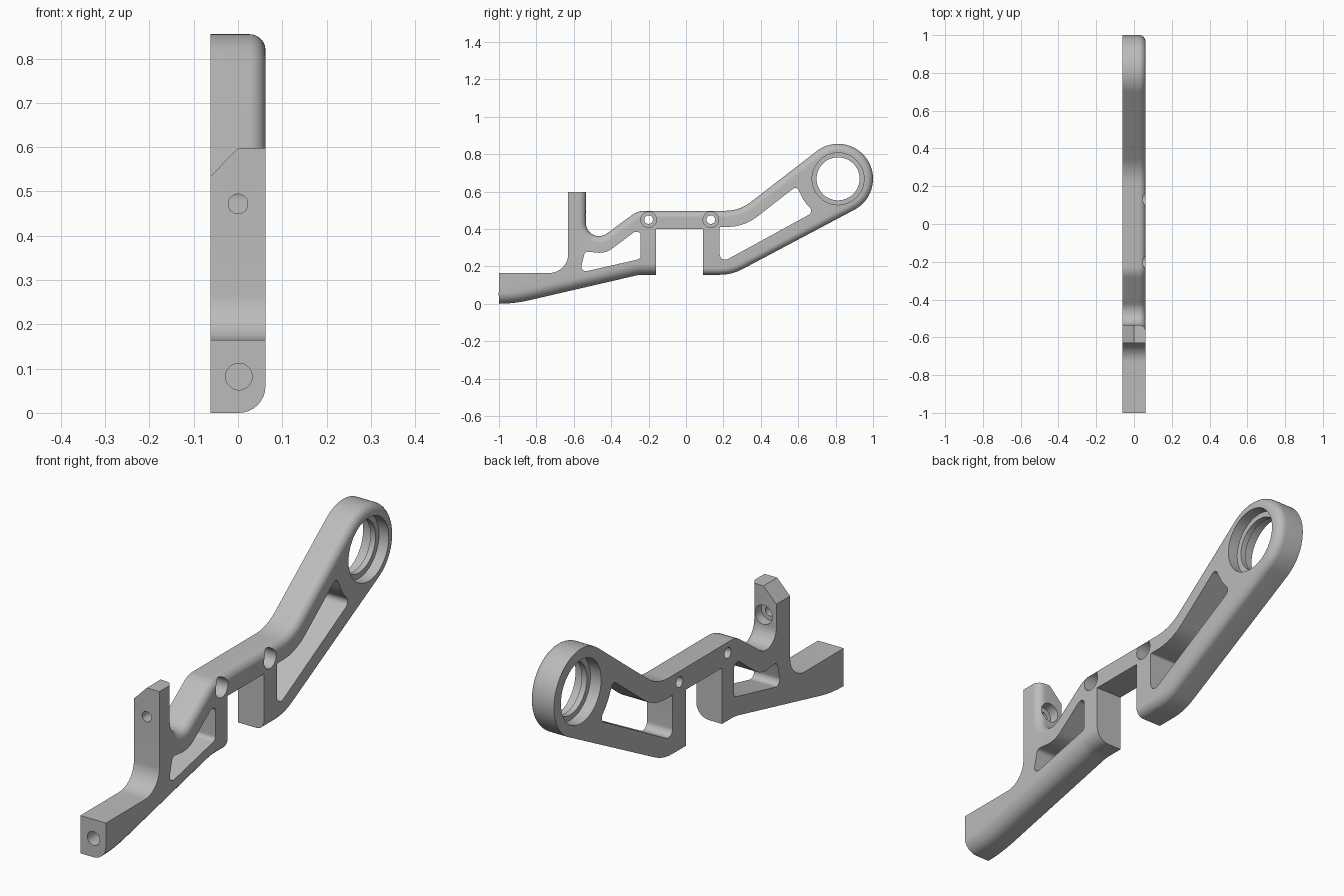
import bpy, bmesh
from math import cos, sin, tan, radians, pi
from mathutils import Vector

if "Cube" in bpy.data.objects:
    bpy.data.objects.remove(bpy.data.objects["Cube"])

HALF = 0.062  # half thickness of the bracket

grey = bpy.data.materials.new("plain_grey")
grey.use_nodes = True
GREY = (0.50, 0.50, 0.50, 1)
grey.diffuse_color = GREY
grey.node_tree.nodes["Principled BSDF"].inputs["Base Color"].default_value = GREY


def arc(centre, r, a0, a1, n):
    return [centre + r * Vector((cos(a0 + (a1 - a0) * i / n), sin(a0 + (a1 - a0) * i / n)))
            for i in range(n + 1)]


def rounded(corners, closed=False):
    """Turn (u, v, radius) corners into a path with arcs at the corners."""
    path, n = [], len(corners)
    for i, (u, v, r) in enumerate(corners):
        p = Vector((u, v))
        if r == 0 or (not closed and i in (0, n - 1)):
            path.append(p)
            continue
        a = (Vector(corners[i - 1][:2]) - p).normalized()
        b = (Vector(corners[(i + 1) % n][:2]) - p).normalized()
        half = a.angle(b) / 2
        centre = p + (a + b).normalized() * r / sin(half)
        start = p + a * r / tan(half) - centre
        sweep = start.angle_signed(p + b * r / tan(half) - centre)
        steps = max(4, round(abs(sweep) / radians(7)))
        for k in range(steps + 1):
            t = -sweep * k / steps  # angle_signed is clockwise
            path.append(centre + Vector((start.x * cos(t) - start.y * sin(t),
                                         start.x * sin(t) + start.y * cos(t))))
    return path


def prism(name, path, lo, hi, axis="x"):
    """Extrude a path along x (path in y, z) or along y (path in x, z)."""
    def place(p, d):
        return (d, p.x, p.y) if axis == "x" else (p.x, d, p.y)
    bm = bmesh.new()
    low = [bm.verts.new(place(p, lo)) for p in path]
    high = [bm.verts.new(place(p, hi)) for p in path]
    n = len(path)
    bm.faces.new(low)
    bm.faces.new(high)
    for i in range(n):
        j = (i + 1) % n
        bm.faces.new((low[i], low[j], high[j], high[i]))
    bmesh.ops.recalc_face_normals(bm, faces=bm.faces)
    mesh = bpy.data.meshes.new(name)
    obj = bpy.data.objects.new(name, mesh)
    bpy.context.collection.objects.link(obj)
    mesh.materials.append(grey)
    return obj, bm, high


def finish(obj, bm):
    bm.to_mesh(obj.data)
    bm.free()
    return obj


# Outer profile, in runs; each run has its own edge rounding on the left side
ring = Vector((0.813, 0.668))
lower_front = rounded([(-1, 0, 0), (-0.92, 0, 0.7), (-0.25, 0.155, 0.2), (-0.16, 0.155, 0)])
gap = [Vector((-0.16, 0.40)), Vector((0.09, 0.40))]
ring_arc = arc(ring, 0.187, radians(-61.7), radians(127.5), 40)
lower_rear = rounded([(0.09, 0.155, 0), (0.245, 0.155, 0.25), (*ring_arc[0], 0)])
upper = rounded([(*ring_arc[-1], 0), (0.286, 0.497, 0.22), (-0.257, 0.497, 0.1),
                 (-0.535, 0.294, 0.07), (-0.535, 0.598, 0)])
post = rounded([(-0.63, 0.598, 0), (-0.63, 0.165, 0.1), (-1, 0.165, 0)])
post.insert(0, Vector((-0.63, 0.598))) if post[0].y < 0.59 else None
runs = [(lower_front, 0.06), (gap, 0), (lower_rear[:-1] + ring_arc + upper[1:], 0.036), (post, 0)]

bracket, bm, rim = prism("bracket", [p for run, _ in runs for p in run], -HALF, HALF)
first, chains = 0, []
for run, radius in runs:
    verts = rim[first:first + len(run)]
    first += len(run)
    if radius:
        chains.append(([bm.edges.get(pair) for pair in zip(verts, verts[1:])], radius))
for edges, radius in chains:
    bmesh.ops.bevel(bm, geom=[e for e in edges if e.is_valid], offset=radius,
                    offset_type="OFFSET", segments=8, profile=0.5,
                    affect="EDGES", clamp_overlap=False)
finish(bracket, bm)

cutters = []


def cut(name, path, lo, hi, axis="x"):
    obj, cbm, _ = prism(name, path, lo, hi, axis)
    obj.hide_render = True
    cutters.append(finish(obj, cbm))


def hole(name, u, v, r, lo, hi, axis="x"):
    cut(name, arc(Vector((u, v)), r, 0, 2 * pi * 47 / 48, 47), lo, hi, axis)


# Windows through the two arms
cut("front_window", rounded([(-0.54, 0.28, 0.02), (-0.568, 0.166, 0.025), (-0.243, 0.24, 0.02),
                             (-0.243, 0.385, 0.02), (-0.275, 0.385, 0.02),
                             (-0.43, 0.268, 0.12)], True), -0.1, 0.1)
cut("rear_window", rounded([(0.18, 0.411, 0.008), (0.18, 0.215, 0.03), (0.685, 0.491, 0.025),
                            (0.632, 0.545, 0.2), (0.592, 0.63, 0.02),
                            (0.31, 0.411, 0.25)], True), -0.1, 0.1)

# Large bore with a lip inside
hole("bore", *ring, 0.115, -0.1, 0.1)
hole("bore_recess_right", *ring, 0.139, -0.1, -0.01)
hole("bore_recess_left", *ring, 0.139, 0.015, 0.1)

# Screw holes across the bridge
for i, y in enumerate((-0.2, 0.133)):
    hole(f"bridge_hole_{i}", y, 0.45, 0.023, -0.1, 0.1)
    hole(f"bridge_recess_{i}", y, 0.45, 0.042, 0.0, 0.1)

# Post hole and recess, front end hole, and the chamfer on top of the post
hole("post_hole", 0, 0.472, 0.022, -0.7, -0.5, "y")
hole("post_recess", 0, 0.472, 0.042, -0.58, -0.5, "y")
hole("end_hole", 0.002, 0.082, 0.03, -1.1, -0.8, "y")
cut("post_chamfer", [Vector((-0.1, 0.496)), Vector((0.02, 0.618)), Vector((-0.1, 0.618))],
    -0.7, -0.5, "y")

bpy.ops.object.select_all(action="DESELECT")
bracket.select_set(True)
bpy.context.view_layer.objects.active = bracket
for c in cutters:
    mod = bracket.modifiers.new(c.name, "BOOLEAN")
    mod.operation, mod.solver, mod.object = "DIFFERENCE", "EXACT", c
    bpy.ops.object.modifier_apply(modifier=mod.name)
for c in cutters:
    bpy.data.objects.remove(c)
bpy.ops.object.shade_smooth_by_angle(angle=radians(30))
